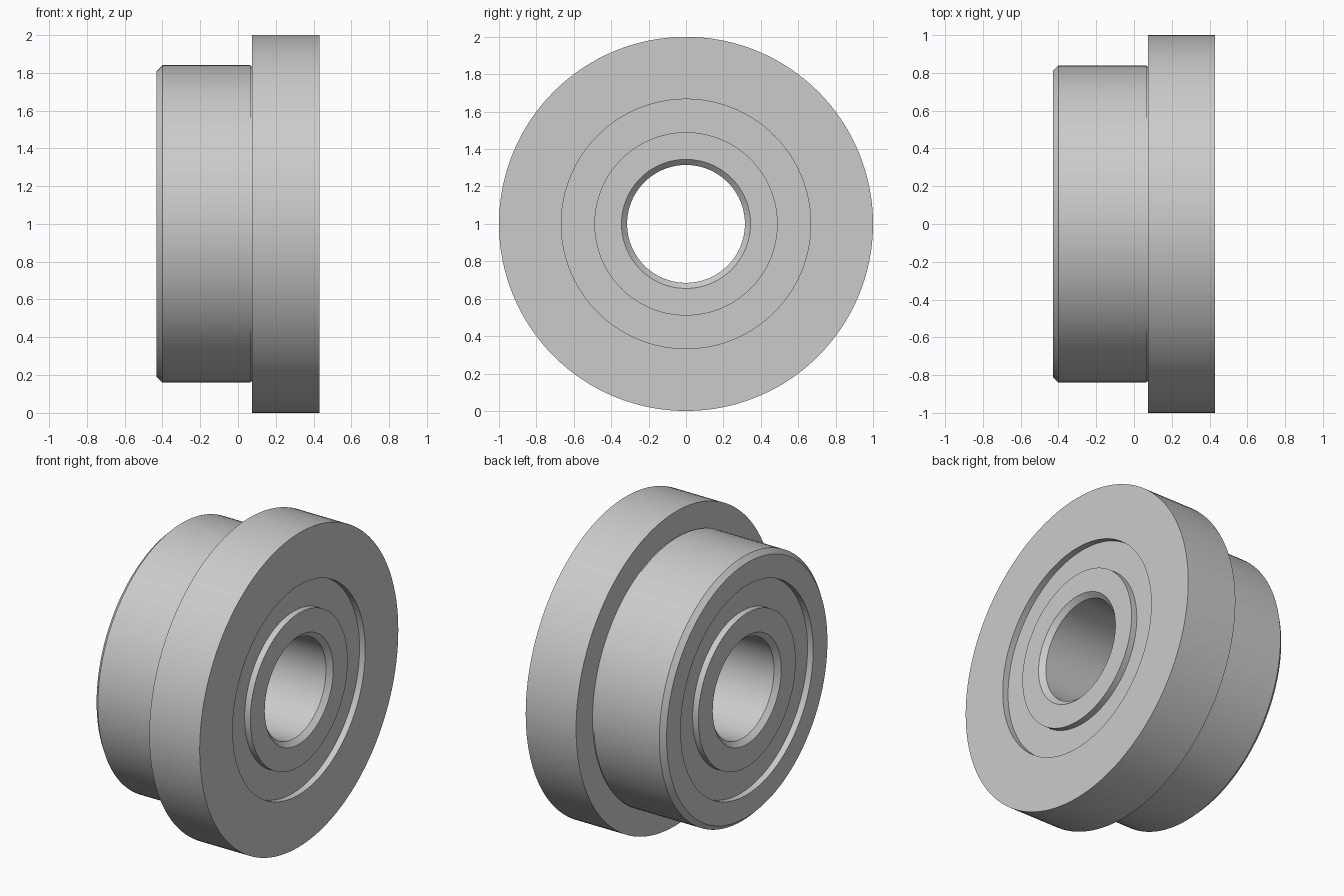
import bpy
import bmesh
import math
from mathutils import Vector

cube = bpy.data.objects.get("Cube")
if cube:
    bpy.data.objects.remove(cube, do_unlink=True)

SEGMENTS = 128
HALF = 0.43      # half width along the axle
AXIS_Z = 1.0     # axle height
BORE, INNER_R, OUTER_R = 0.315, 0.49, 0.667
BODY_R, FLANGE_R = 0.84, 1.0
CHAMFER = 0.03
RECESS = 0.04

steel = bpy.data.materials.new("plain_steel_grey")
steel.use_nodes = True
grey = (0.6, 0.6, 0.6, 1)
steel.diffuse_color = grey
steel.node_tree.nodes["Principled BSDF"].inputs["Base Color"].default_value = grey


def turned_ring(name, profile):
    """Revolve a closed (x, radius) profile around the axle."""
    bm = bmesh.new()
    rings = []
    for x, r in profile:
        ring = []
        for i in range(SEGMENTS):
            a = math.tau * i / SEGMENTS
            ring.append(bm.verts.new((x, r * math.sin(a), r * math.cos(a))))
        rings.append(ring)
    for k, ring in enumerate(rings):
        nxt = rings[(k + 1) % len(rings)]
        for i in range(SEGMENTS):
            j = (i + 1) % SEGMENTS
            bm.faces.new((ring[i], ring[j], nxt[j], nxt[i]))
    bmesh.ops.recalc_face_normals(bm, faces=bm.faces)
    mesh = bpy.data.meshes.new(name)
    bm.to_mesh(mesh)
    bm.free()
    mesh.materials.append(steel)
    obj = bpy.data.objects.new(name, mesh)
    obj.location = Vector((0, 0, AXIS_Z))
    bpy.context.collection.objects.link(obj)
    bpy.ops.object.select_all(action="DESELECT")
    obj.select_set(True)
    bpy.context.view_layer.objects.active = obj
    bpy.ops.object.shade_smooth_by_angle(angle=math.radians(30))
    return obj


# Outer ring: chamfered body, narrow relief groove, wide flange
flange_x = 0.075
turned_ring("flanged_outer_ring", [
    (-HALF, OUTER_R),
    (-HALF, BODY_R - CHAMFER),
    (-HALF + CHAMFER, BODY_R),
    (flange_x - 0.01, BODY_R),
    (flange_x - 0.01, BODY_R - 0.006),
    (flange_x, BODY_R - 0.006),
    (flange_x, FLANGE_R),
    (HALF, FLANGE_R),
    (HALF, OUTER_R),
])

# Inner ring: bore chamfered at both ends
turned_ring("inner_ring", [
    (-HALF, INNER_R),
    (HALF, INNER_R),
    (HALF, BORE + CHAMFER),
    (HALF - CHAMFER, BORE),
    (-HALF + CHAMFER, BORE),
    (-HALF, BORE + CHAMFER),
])

# Recessed shield filling the gap between the rings
shield_x = HALF - RECESS
turned_ring("recessed_shield", [
    (-shield_x, INNER_R),
    (-shield_x, OUTER_R),
    (shield_x, OUTER_R),
    (shield_x, INNER_R),
])
